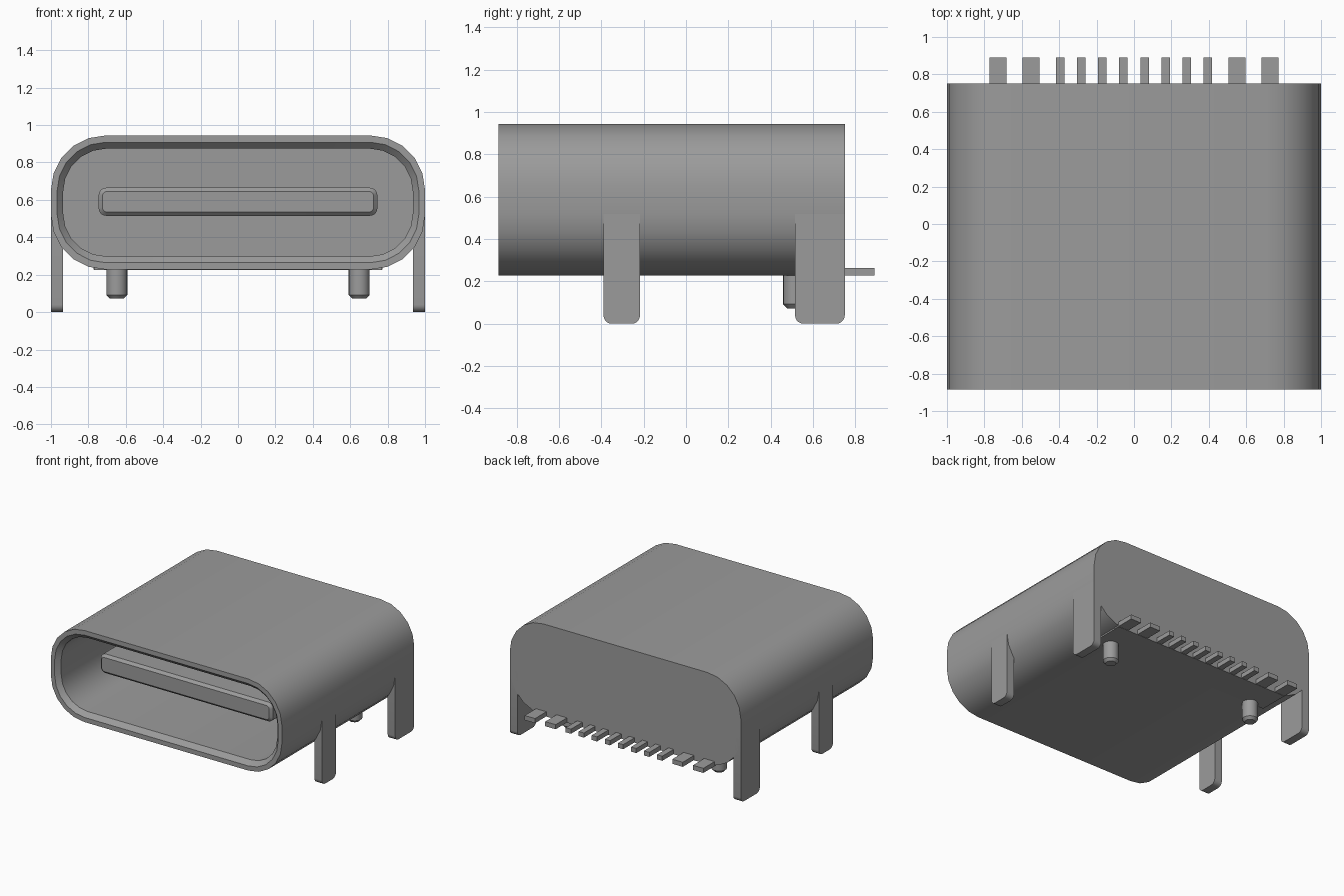
import bpy, bmesh, math

if "Cube" in bpy.data.objects:
    bpy.data.objects.remove(bpy.data.objects["Cube"])

COLOR = (0.33, 0.33, 0.33, 1)
metal = bpy.data.materials.new("grey metal")
metal.use_nodes = True
metal.diffuse_color = COLOR
metal.node_tree.nodes["Principled BSDF"].inputs["Base Color"].default_value = COLOR


def finish(name, bm):
    bmesh.ops.recalc_face_normals(bm, faces=bm.faces)
    mesh = bpy.data.meshes.new(name)
    bm.to_mesh(mesh)
    bm.free()
    mesh.materials.append(metal)
    ob = bpy.data.objects.new(name, mesh)
    bpy.context.collection.objects.link(ob)
    bpy.ops.object.select_all(action='DESELECT')
    ob.select_set(True)
    bpy.context.view_layer.objects.active = ob
    bpy.ops.object.shade_smooth_by_angle(angle=math.radians(30))
    return ob


def loft(name, rings, zc, segs=5):
    """Join rounded rectangles (y, half width, half height, radius), capped at both ends."""
    bm = bmesh.new()
    loops = []
    for y, w, h, r in rings:
        loop = []
        for q, (sx, sz) in enumerate([(1, 1), (-1, 1), (-1, -1), (1, -1)]):
            for i in range(segs + 1):
                a = math.pi / 2 * (q + i / segs)
                loop.append(bm.verts.new((sx * (w - r) + r * math.cos(a), y,
                                          zc + sz * (h - r) + r * math.sin(a))))
        loops.append(loop)
    n = len(loops[0])
    for a, b in zip(loops, loops[1:]):
        for i in range(n):
            j = (i + 1) % n
            bm.faces.new((a[i], a[j], b[j], b[i]))
    bm.faces.new(loops[0])
    bm.faces.new(loops[-1])
    return finish(name, bm)


def box(name, x, y, z, round_bottom=0):
    """Box from (min, max) ranges, with optional rounded lower corners seen from the side."""
    bm = bmesh.new()
    bmesh.ops.create_cube(bm, size=1)
    for v in bm.verts:
        v.co = [lo + (c + 0.5) * (hi - lo) for c, (lo, hi) in zip(v.co, (x, y, z))]
    if round_bottom:
        edges = [e for e in bm.edges
                 if all(abs(v.co.z - z[0]) < 1e-5 for v in e.verts)
                 and abs(e.verts[0].co.y - e.verts[1].co.y) < 1e-5]
        bmesh.ops.bevel(bm, geom=edges, offset=round_bottom, segments=5,
                        profile=0.5, affect='EDGES')
    return finish(name, bm)


# Shell: closed back, chamfered mouth and deep cavity
ZC = 0.586
loft("shell", [(0.75, 1.0, 0.358, 0.29), (-0.885, 1.0, 0.358, 0.29),
               (-0.885, 0.967, 0.322, 0.26), (-0.85, 0.935, 0.288, 0.23),
               (0.45, 0.935, 0.288, 0.23)], ZC)

# Tongue standing in the cavity, chamfered at its tip
loft("tongue", [(0.5, 0.745, 0.075, 0.04), (-0.63, 0.745, 0.075, 0.04),
                (-0.65, 0.725, 0.055, 0.025)], 0.59)

# Housing base under the rear
box("rear_base", (-0.77, 0.77), (0.515, 0.75), (0.226, 0.30))

for side, s in (("left", 1), ("right", -1)):
    # Mounting legs
    xr = tuple(sorted((s * 0.935, s * 1.0)))
    box(f"front_leg_{side}", xr, (-0.39, -0.217), (0, 0.53), 0.04)
    box(f"rear_leg_{side}", xr, (0.515, 0.75), (0, 0.53), 0.04)

    # Locating peg: cylinder with a tapered tip
    bm = bmesh.new()
    rings = []
    for z, r in ((0.25, 0.056), (0.092, 0.056), (0.072, 0.038)):
        rings.append([bm.verts.new((s * 0.648 + r * math.cos(k * math.tau / 24),
                                    0.515 + r * math.sin(k * math.tau / 24), z))
                      for k in range(24)])
    for a, b in zip(rings, rings[1:]):
        for i in range(24):
            j = (i + 1) % 24
            bm.faces.new((a[i], a[j], b[j], b[i]))
    bm.faces.new(rings[0])
    bm.faces.new(rings[-1])
    finish(f"peg_{side}", bm)

    # Contact pins, narrow in the middle and wide outside
    for k, (x, w) in enumerate(((0.057, 0.045), (0.17, 0.045), (0.283, 0.045),
                                (0.395, 0.045), (0.55, 0.09), (0.728, 0.09))):
        box(f"pin_{side}_{k + 1}", (s * x - w / 2, s * x + w / 2), (0.70, 0.89), (0.228, 0.264))
